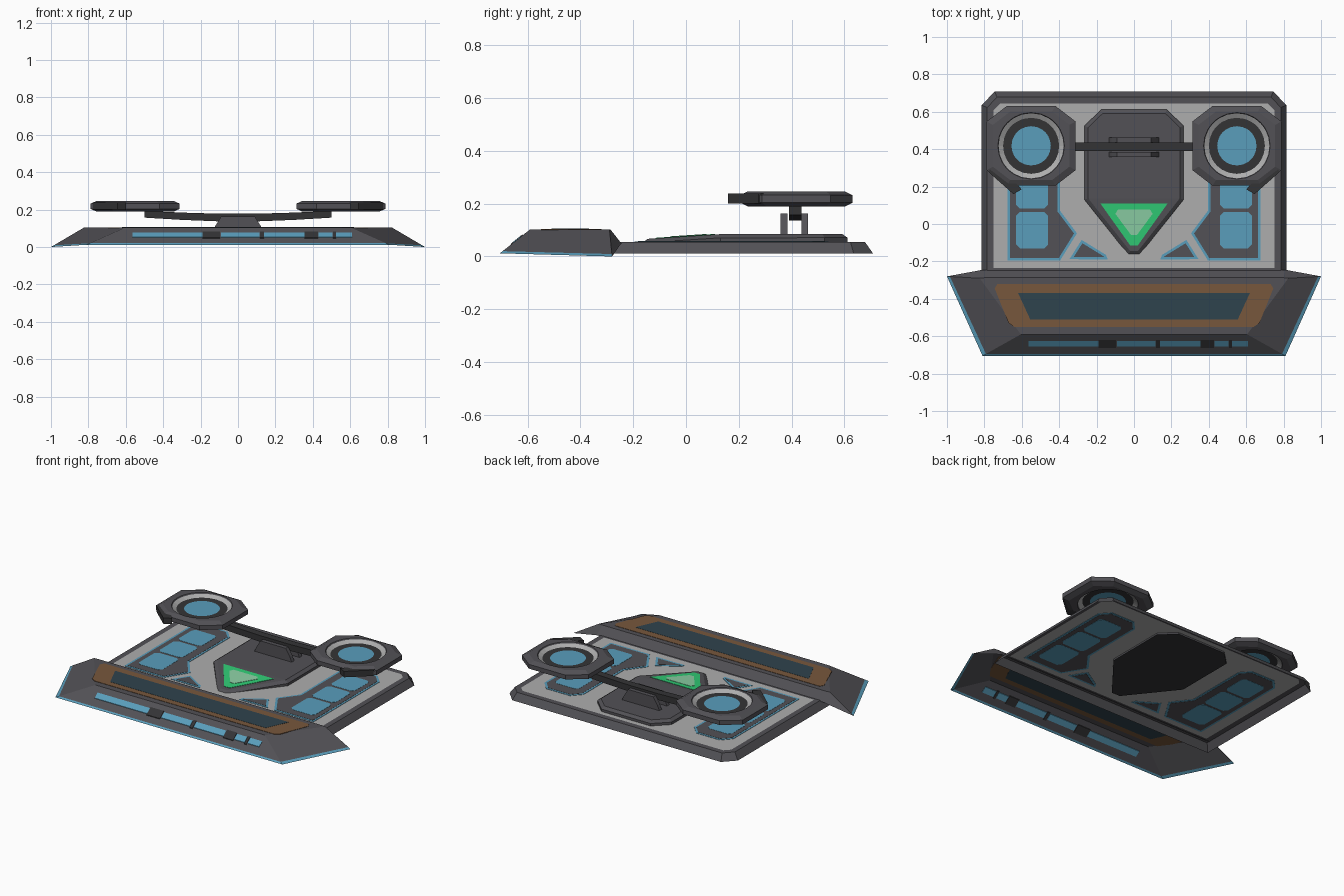
import bpy, bmesh, math
from mathutils import Vector

if "Cube" in bpy.data.objects:
    bpy.data.objects.remove(bpy.data.objects["Cube"])


def material(name, r, g, b):
    m = bpy.data.materials.new(name)
    m.diffuse_color = (r, g, b, 1)
    m.use_nodes = True
    m.node_tree.nodes["Principled BSDF"].inputs["Base Color"].default_value = m.diffuse_color
    return m


GREY = material("dark grey", .084, .082, .092)
BLACK = material("charcoal", .034, .034, .036)
LIGHT = material("light grey", .42, .42, .42)
BLUE = material("sky blue", .10, .34, .50)
BROWN = material("brown", .185, .095, .045)
TEAL = material("deep teal", .028, .056, .075)
GREEN = material("green", .03, .60, .18)
MINT = material("pale green", .26, .62, .37)


def loft(name, rings, bands, caps=(), closed=True):
    """Skin rings of points; bands = material (or list) per band; caps = (ring, indices, material)."""
    mats = []

    def slot(m):
        if m not in mats:
            mats.append(m)
        return mats.index(m)
    bm = bmesh.new()
    vs = [[bm.verts.new(p) for p in ring] for ring in rings]
    n = len(vs[0])
    for k, band in enumerate(bands):
        for i in range(n):
            j = (i + 1) % n
            f = bm.faces.new((vs[k][i], vs[k][j], vs[k + 1][j], vs[k + 1][i]))
            f.material_index = slot(band[i] if isinstance(band, list) else band)
    for k, idx, m in caps:
        f = bm.faces.new([vs[k][i] for i in (idx or range(n))])
        f.material_index = slot(m)
    if closed:
        bmesh.ops.recalc_face_normals(bm, faces=bm.faces)
    me = bpy.data.meshes.new(name)
    bm.to_mesh(me)
    bm.free()
    for m in mats:
        me.materials.append(m)
    ob = bpy.data.objects.new(name, me)
    bpy.context.collection.objects.link(ob)
    return ob


def inset(pts, d):
    """Move a counter-clockwise outline inwards by d."""
    out = []
    for i, p in enumerate(pts):
        p, a, b = Vector(p), Vector(pts[i - 1]), Vector(pts[(i + 1) % len(pts)])
        e, f = (p - a).normalized(), (b - p).normalized()
        n1, n2 = Vector((-e.y, e.x)), Vector((-f.y, f.x))
        out.append(tuple(p + (n1 + n2) * d / (1 + n1.dot(n2))))
    return out


def plate(name, pts, height, half, mat):
    """Thin plate lying on the surface z = height(x, y), showing on both sides."""
    rings = [[(x, y, height(x, y) + s * half) for x, y in pts] for s in (-1, 1)]
    return loft(name, rings, [mat], [(0, None, mat), (1, None, mat)])


def slab_y(name, pts, y0, y1, mat):
    """Outline in x, z pushed along y."""
    rings = [[(x, y, z) for x, z in pts] for y in (y0, y1)]
    return loft(name, rings, [mat], [(0, None, mat), (1, None, mat)])


def flip(pts, s):
    return pts if s > 0 else [(-x, y) for x, y in reversed(pts)]


def box(x0, x1, y0, y1, c=0.0):
    if not c:
        return [(x0, y0), (x1, y0), (x1, y1), (x0, y1)]
    return [(x0 + c, y0), (x1 - c, y0), (x1, y0 + c), (x1, y1 - c),
            (x1 - c, y1), (x0 + c, y1), (x0, y1 - c), (x0, y0 + c)]


def at(pts, z):
    return [(x, y, z) for x, y in pts]


# Base: open shell with dark rim and light deck
outline = [(-.815, -.30), (.815, -.30), (.815, .635), (.745, .708), (-.745, .708), (-.815, .635)]
loft("base_deck", [at(outline, .012), at(inset(outline, .03), .055), at(inset(outline, .065), .055)],
     [GREY, GREY], [(2, None, LIGHT)], closed=False)


def deck(x, y):
    return .055


# Side panels: blue outline, dark fill, blue pads, and small wedge panels
panel = [(.395, -.195), (.675, -.195), (.675, .48), (.62, .54), (.45, .54), (.395, .48),
         (.395, .07), (.305, -.05)]
wedge = [(.14, -.19), (.345, -.188), (.28, -.085), (.15, -.165)]
for s, side in ((1, "right"), (-1, "left")):
    for label, pts in (("panel", panel), ("wedge", wedge)):
        plate(f"{side}_{label}_outline", flip(pts, s), deck, .002, BLUE)
        plate(f"{side}_{label}_fill", flip(inset(pts, .013), s), deck, .003, GREY)
    for i, (y0, y1) in enumerate(((-.13, .065), (.082, .26), (.277, .45))):
        plate(f"{side}_pad_{i}", flip(box(.46, .63, y0, y1, .02), s), deck, .004, BLUE)

# Front hood: open shell with blue trim along its lower edge
low = [(-.81, -.705, .012), (.81, -.705, .012), (1, -.28, 0),
       (.81, -.245, .05), (-.81, -.245, .05), (-1, -.28, 0)]
top = [(-.605, -.59, .103), (.605, -.59, .103), (.825, -.29, .103),
       (.80, -.287, .103), (-.80, -.287, .103), (-.825, -.29, .103)]
trim = [tuple(Vector(a).lerp(Vector(b), .09)) for a, b in zip(low, top)]
loft("front_hood", [low, trim, top], [[BLUE, BLUE, GREY, GREY, GREY, BLUE], GREY],
     [(2, None, GREY)], closed=False)


def hood_top(x, y):
    return .103


plate("hood_brown_panel", [(-.64, -.55), (.64, -.55), (.67, -.53), (.745, -.345), (.73, -.32),
                           (-.73, -.32), (-.745, -.345), (-.67, -.53)], hood_top, .002, BROWN)
plate("hood_teal_window", [(-.555, -.51), (.555, -.51), (.62, -.368), (-.62, -.368)],
      hood_top, .003, TEAL)


# Light strip on the sloping hood front
def hood_front(x, y):
    return .012 + (y + .705) * .091 / .115


for i, (x0, x1) in enumerate(((-.565, -.19), (-.09, .115), (.14, .355), (.43, .505), (.525, .61))):
    plate(f"hood_light_{i}", box(x0, x1, -.655, -.625), hood_front, .003, BLUE)
for i, (x0, x1) in enumerate(((-.19, -.095), (.117, .138), (.355, .428), (.507, .523))):
    plate(f"hood_light_clip_{i}", box(x0, x1, -.662, -.62), hood_front, .004, BLACK)


# Central shield with a sloping nose
def shield_z(x, y):
    return .085 - max(0, .135 - y) * .065


shield = [(-.03, -.165), (.03, -.165), (.265, .13), (.265, .525), (.175, .612),
          (-.175, .612), (-.265, .525), (-.265, .13)]
loft("center_shield",
     [at(shield, .045), [(x, y, shield_z(x, y) - .014) for x, y in shield],
      [(x, y, shield_z(x, y)) for x, y in inset(shield, .02)]],
     [GREY, GREY], [(0, None, BLACK), (2, [7, 0, 1, 2], GREY), (2, [2, 3, 4, 5, 6, 7], GREY)])
plate("green_marker", [(-.02, -.115), (.02, -.115), (.18, .11), (-.18, .11)], shield_z, .002, GREEN)
plate("pale_marker", [(-.015, -.06), (.015, -.06), (.1, .055), (.085, .078), (-.085, .078), (-.1, .055)],
      shield_z, .004, MINT)

# Bracket and curved cross beam
for label, y0, y1 in (("front", .358, .384), ("back", .437, .462)):
    slab_y(f"{label}_bracket", [(-.135, .08), (.135, .08), (.12, .115), (.09, .163),
                                (-.09, .163), (-.12, .115)], y0, y1, GREY)
half = [(.1, .137), (.3, .145), (.5, .157), (.5, .193), (.3, .184), (.1, .178)]
slab_y("cross_beam", half + [(-x, z) for x, z in reversed(half)], .39, .437, BLACK)


# Pods: stretched octagon rings with a round recess and disc, same above and below
corners = [(.238, -.13), (.238, .13), (.13, .213), (-.13, .213),
           (-.238, .13), (-.238, -.13), (-.13, -.213), (.13, -.213)]
octagon = [tuple(Vector(corners[i]).lerp(Vector(corners[(i + 1) % 8]), k / 4))
           for i in range(8) for k in range(4)]


def pod_ring(cx, cy, z, scale=None, radius=None):
    if scale:
        return [(cx + x * scale, cy + y * scale, z) for x, y in octagon]
    return [(cx + radius * x / math.hypot(x, y), cy + radius * y / math.hypot(x, y), z)
            for x, y in octagon]


for s, side in ((1, "right"), (-1, "left")):
    cx, cy, cz = s * .55, .418, .218
    profile = [(-.008, None, .105), (-.008, None, .15), (-.022, None, .174), (-.029, None, .178),
               (-.029, .86, None), (-.014, 1, None), (.014, 1, None), (.029, .86, None),
               (.029, None, .178), (.022, None, .174), (.008, None, .15), (.008, None, .105)]
    rings = [pod_ring(cx, cy, cz + z, sc, r) for z, sc, r in profile]
    loft(f"{side}_pod", rings,
         [BLACK, LIGHT, GREY, GREY, GREY, GREY, GREY, GREY, GREY, LIGHT, BLACK],
         [(0, None, BLUE), (11, None, BLUE)])
    # Dark fin on the outer front corner
    fin = flip([(.60, .185), (.645, .16), (.775, .275), (.77, .33), (.66, .25)], s)
    loft(f"{side}_pod_fin", [at(fin, .2), at(fin, .238)], [BLACK], [(0, None, BLACK), (1, None, BLACK)])
